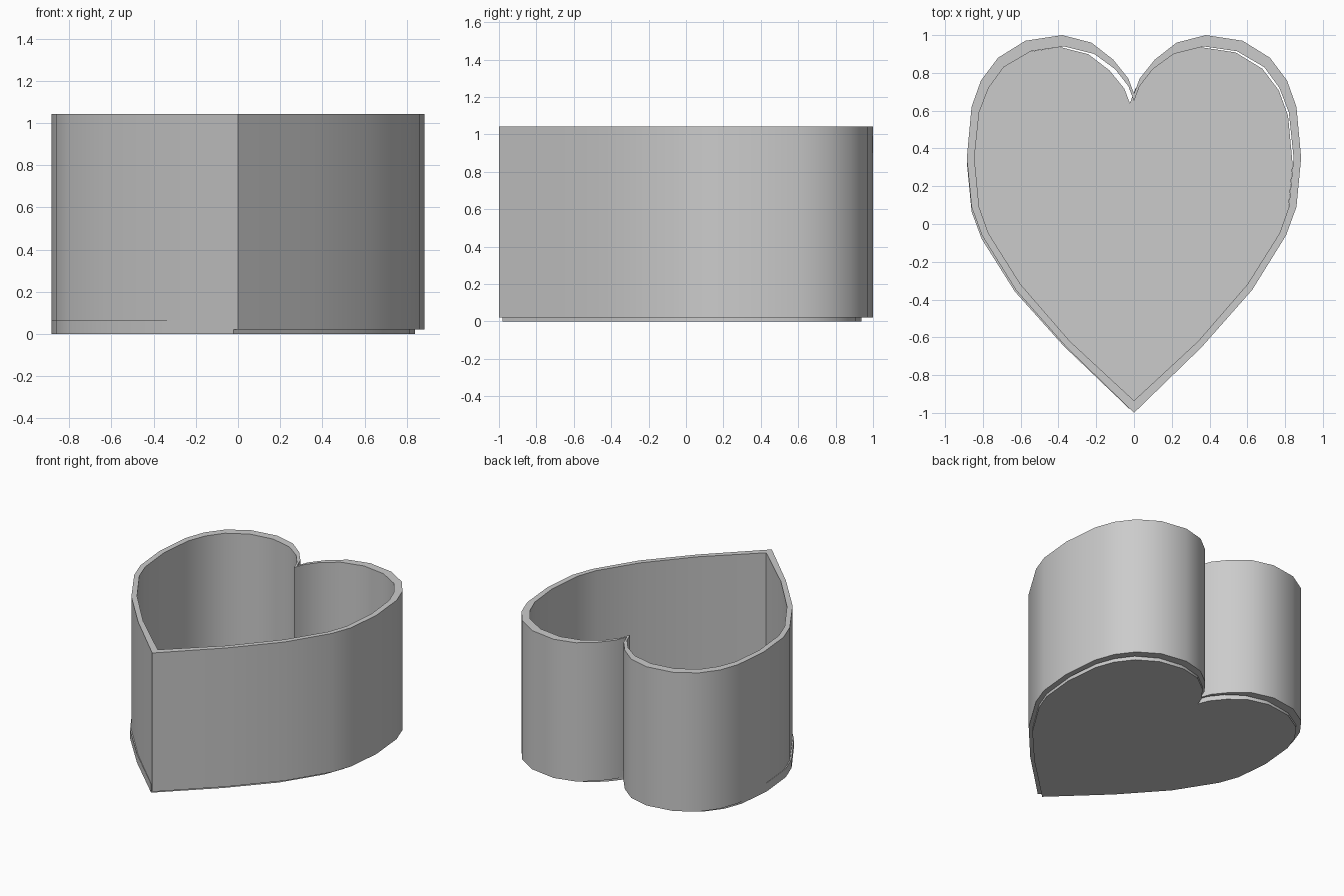
import bpy
import bmesh
from math import radians

cube = bpy.data.objects.get("Cube")
if cube:
    bpy.data.objects.remove(cube, do_unlink=True)

# Material
grey = bpy.data.materials.new("plain_grey")
grey.use_nodes = True
colour = (0.6, 0.6, 0.6, 1)
grey.diffuse_color = colour
grey.node_tree.nodes["Principled BSDF"].inputs["Base Color"].default_value = colour

# Half outlines of the heart, from the front tip round to the back notch
OUTER = [(0, -1), (.36, -.65), (.625, -.35), (.805, -.06), (.86, .09),
         (.885, .35), (.86, .62), (.81, .76), (.72, .88), (.575, .97),
         (.38, 1), (.225, .96), (.11, .87), (.03, .77), (0, .69)]
INNER = [(0, -.935), (.34, -.62), (.6, -.32), (.77, -.05), (.82, .09),
         (.845, .35), (.82, .59), (.77, .72), (.69, .83), (.545, .915),
         (.37, .94), (.21, .9), (.1, .82), (.03, .73), (0, .65)]


def heart(half):
    """Mirror a half outline into a closed loop."""
    return half + [(-x, y) for x, y in half[-2:0:-1]]


def ring(bm, outline, z):
    return [bm.verts.new((x, y, z)) for x, y in outline]


def bridge(bm, a, b):
    for i in range(len(a)):
        j = (i + 1) % len(a)
        bm.faces.new((a[i], a[j], b[j], b[i]))


def finish(bm, name):
    bmesh.ops.recalc_face_normals(bm, faces=bm.faces[:])
    mesh = bpy.data.meshes.new(name)
    bm.to_mesh(mesh)
    bm.free()
    mesh.materials.append(grey)
    obj = bpy.data.objects.new(name, mesh)
    bpy.context.collection.objects.link(obj)
    bpy.ops.object.select_all(action="DESELECT")
    obj.select_set(True)
    bpy.context.view_layer.objects.active = obj
    bpy.ops.object.shade_smooth_by_angle(angle=radians(30))
    return obj


# Heart-shaped wall, open at the top and bottom
bm = bmesh.new()
low, high = .02, 1.043
loops = [ring(bm, heart(half), z) for half, z in
         ((OUTER, low), (OUTER, high), (INNER, high), (INNER, low))]
for k in range(4):
    bridge(bm, loops[k], loops[(k + 1) % 4])
finish(bm, "heart_wall")

# Floor plate, slightly smaller and set a little off centre
bm = bmesh.new()
plate = [(x * .974 - .022, y * .959 - .022) for x, y in heart(OUTER)]
bottom, top = ring(bm, plate, 0), ring(bm, plate, .063)
bridge(bm, bottom, top)
bm.faces.new(bottom)
bm.faces.new(top)
finish(bm, "heart_floor")
